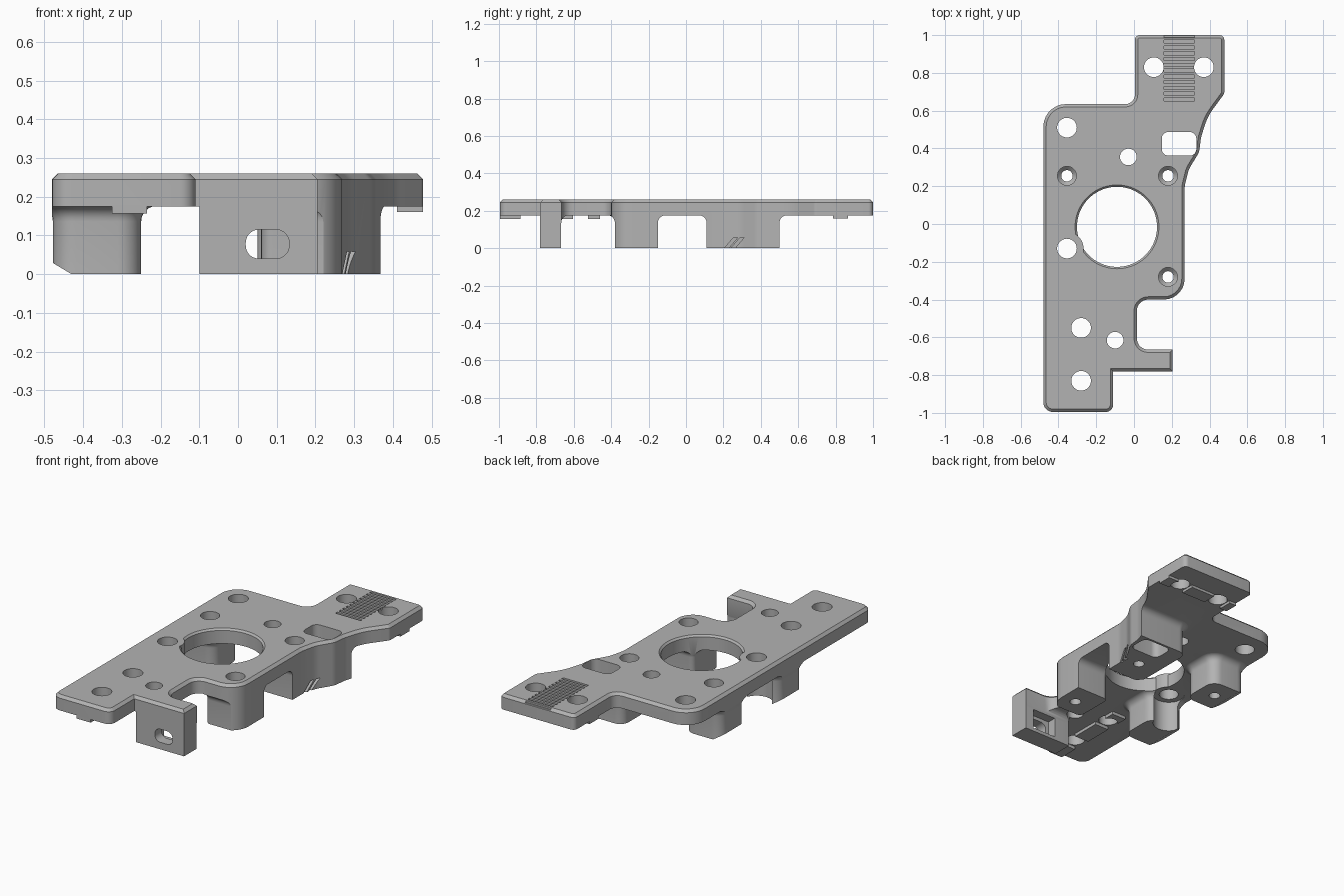
import bpy, bmesh, math
from mathutils import Vector, Matrix

if "Cube" in bpy.data.objects:
    bpy.data.objects.remove(bpy.data.objects["Cube"])

TOP, UNDER, CHAMFER = 0.26, 0.175, 0.015

grey = bpy.data.materials.new("plain_grey")
grey.diffuse_color = (0.45, 0.45, 0.45, 1)
grey.use_nodes = True
grey.node_tree.nodes["Principled BSDF"].inputs["Base Color"].default_value = grey.diffuse_color


def fillet(points, seg=7):
    """Round the corners of a counter-clockwise polygon given as (x, y, radius)."""
    out, n = [], len(points)
    for i, (x, y, r) in enumerate(points):
        p = Vector((x, y))
        a = (Vector(points[i - 1][:2]) - p).normalized()
        b = (Vector(points[(i + 1) % n][:2]) - p).normalized()
        if r == 0:
            out.append(p)
            continue
        half = a.angle(b) / 2
        centre = p + (a + b).normalized() * (r / math.sin(half))
        s = p + a * (r / math.tan(half)) - centre
        e = p + b * (r / math.tan(half)) - centre
        sweep = s.angle_signed(e)
        for k in range(seg + 1):
            out.append(centre + Matrix.Rotation(-sweep * k / seg, 2) @ s)
    return out


def inset(loop, d):
    """Mitred inward offset of a counter-clockwise loop."""
    out = []
    for i, p in enumerate(loop):
        u = (p - loop[i - 1]).normalized()
        v = (loop[(i + 1) % len(loop)] - p).normalized()
        nu, nv = Vector((-u.y, u.x)), Vector((-v.y, v.x))
        out.append(p + (nu + nv) * (d / (1 + nu.dot(nv))))
    return out


def loft(name, layers):
    """Closed solid through a stack of (loop, z) layers."""
    bm = bmesh.new()
    rings = [[bm.verts.new((p[0], p[1], z)) for p in loop] for loop, z in layers]
    bm.faces.new(rings[0][::-1])
    bm.faces.new(rings[-1])
    n = len(rings[0])
    for lo, hi in zip(rings, rings[1:]):
        for i in range(n):
            j = (i + 1) % n
            bm.faces.new((lo[i], lo[j], hi[j], hi[i]))
    bmesh.ops.recalc_face_normals(bm, faces=bm.faces)
    me = bpy.data.meshes.new(name)
    bm.to_mesh(me)
    bm.free()
    ob = bpy.data.objects.new(name, me)
    bpy.context.collection.objects.link(ob)
    return ob


def rect(x0, x1, y0, y1, r=0.0):
    return fillet([(x0, y0, r), (x1, y0, r), (x1, y1, r), (x0, y1, r)])


def box(name, x0, x1, y0, y1, z0, z1, r=0.0):
    loop = rect(x0, x1, y0, y1, r)
    return loft(name, [(loop, z0), (loop, z1)])


def circle(x, y, r, n=40):
    return [(x + r * math.cos(math.tau * i / n), y + r * math.sin(math.tau * i / n)) for i in range(n)]


def turned(name, x, y, profile, n=40):
    return loft(name, [(circle(x, y, r, n), z) for r, z in profile])


def boolean(ob, tools, op):
    for t in tools:
        m = ob.modifiers.new("bool", "BOOLEAN")
        m.object, m.operation, m.solver = t, op, "EXACT"
    bpy.context.view_layer.update()
    me = bpy.data.meshes.new_from_object(ob.evaluated_get(bpy.context.evaluated_depsgraph_get()))
    ob.modifiers.clear()
    ob.data = me
    for t in tools:
        bpy.data.objects.remove(t)


def flared_post(name, x0, x1, y0, y1, r, grow=(1, 1, 1, 1), flare=0.04):
    """Post that widens in a fillet where it meets the plate."""
    layers = [(rect(x0, x1, y0, y1, r), -0.05)]
    for k in range(7):
        a = math.pi / 2 * k / 6
        d = flare * (1 - math.cos(a))
        gx0, gx1, gy0, gy1 = (d * g for g in grow)
        layers.append((rect(x0 - gx0, x1 + gx1, y0 - gy0, y1 + gy1, r + d),
                       UNDER + 0.001 - flare + flare * math.sin(a)))
    layers.append((layers[-1][0], 0.21))
    return loft(name, layers)


# Plate outline as a full-height body with a chamfered top rim
outline = fillet([
    (-0.48, -0.995, 0.05), (-0.11, -0.995, 0.04), (-0.11, -0.78, 0), (0.205, -0.78, 0),
    (0.205, -0.665, 0), (0.015, -0.665, 0.06), (0.015, -0.40, 0.06), (0.268, -0.40, 0.11),
    (0.268, 0.20, 0.15), (0.29, 0.29, 0.15), (0.345, 0.38, 0.08), (0.355, 0.46, 0.15),
    (0.39, 0.57, 0.3), (0.478, 0.69, 0.03), (0.478, 1.0, 0.025), (0.005, 1.0, 0.025),
    (0.005, 0.635, 0.05), (-0.48, 0.635, 0.12)])
plate = loft("mounting_plate", [(outline, 0), (outline, TOP - CHAMFER), (inset(outline, CHAMFER), TOP)])

# Envelope below the plate: slab, posts, end tab and locating ribs
envelope = box("envelope", -0.7, 0.7, -1.2, 1.2, UNDER, 0.4)
parts = [
    flared_post("left_back_post", -0.478, -0.25, 0.14, 0.37, 0.06),
    flared_post("left_front_post", -0.478, -0.25, -0.38, -0.15, 0.06),
    flared_post("right_front_post", 0.06, 0.40, -0.38, -0.15, 0.03),
    flared_post("right_back_post", 0.05, 0.50, 0.11, 0.50, 0.05),
    flared_post("end_tab", -0.10, 0.40, -0.90, -0.667, 0.005, (0, 0, 0, 1)),
]
for y0, y1 in ((-1.1, -0.885), (-0.775, -0.605), (-0.525, -0.46)):
    parts.append(box("front_rib", -0.325, -0.235, y0, y1, 0.157, 0.2))
for x0, x1 in ((-0.1, 0.05), (0.16, 0.315), (0.41, 0.6)):
    parts.append(box("back_rib", x0, x1, 0.785, 0.865, 0.16, 0.2))
# The tab stays inside the plate edge so the front corner is kept clear
trim = box("tab_trim", -0.2, 0.5, -1.2, -0.782, -0.1, UNDER - 0.0)
boolean(parts[4], [trim], "DIFFERENCE")
boolean(envelope, parts, "UNION")
boolean(plate, [envelope], "INTERSECT")

# Large centre bore, leaving a lug around the neighbouring screw hole
cx, cy = -0.09, -0.015
bore = turned("bore", cx, cy, [(0.212, -0.1), (0.212, TOP - 0.01), (0.232, TOP + 0.01)], 72)
boolean(bore, [turned("lug", -0.355, -0.13, [(0.088, -0.2), (0.088, 0.5)])], "DIFFERENCE")
cuts = [bore]

# Plain through holes
for x, y, r in ((-0.355, 0.51, 0.052), (-0.355, -0.13, 0.052), (-0.28, -0.55, 0.052),
                (-0.28, -0.83, 0.052), (0.105, 0.83, 0.052), (0.37, 0.83, 0.052),
                (-0.03, 0.355, 0.044), (-0.10, -0.615, 0.044)):
    cuts.append(turned("hole", x, y, [(r, -0.1), (r, 0.4)]))
cuts.append(turned("head_clearance", -0.355, -0.13, [(0.085, -0.1), (0.085, UNDER + 0.003)]))

# Stepped screw holes through the posts
for x, y in ((-0.355, 0.255), (0.18, 0.255), (0.18, -0.28)):
    cuts.append(turned("stepped_hole", x, y, [(0.03, -0.1), (0.03, 0.13), (0.05, 0.15), (0.05, 0.4)]))

# Rounded window beside the waist
cuts.append(box("window", 0.147, 0.33, 0.362, 0.487, -0.1, 0.4, 0.035))

# Slot through the end tab with a pocket behind it
slot = box("tab_slot", 0.02, 0.132, 0.04, 0.115, 0.6, 0.9, 0.034)
slot.rotation_euler.x = math.pi / 2
cuts.append(slot)
cuts.append(box("tab_pocket", 0.0, 0.152, -0.72, -0.60, 0.02, 0.135))

# Grip grooves on the upper face
for i in range(12):
    y = 0.652 + 0.0305 * i
    cuts.append(box("groove", 0.16, 0.32, y, y + 0.016, TOP - 0.012, 0.3))

# Slanted bottom edge on the left posts
wedge = [(-0.6, -0.06), (-0.38, -0.03), (-0.43, 0.0), (-0.48, 0.03), (-0.6, 0.102)]
w = loft("post_wedge", [(wedge, -0.42), (wedge, 0.42)])
w.rotation_euler.x = math.pi / 2
cuts.append(w)

# Two slanted notches low on the right side
for y in (0.205, 0.24):
    a, b = y, y + 0.022
    cuts.append(loft("notch", [([(0.262, a - 0.01), (0.5, a - 0.01), (0.5, b - 0.01), (0.262, b - 0.01)], -0.012),
                               ([(0.262, a + 0.05), (0.5, a + 0.05), (0.5, b + 0.05), (0.262, b + 0.05)], 0.058)]))

boolean(plate, cuts, "DIFFERENCE")

# Single grey finish with crisp edges
plate.data.materials.clear()
plate.data.materials.append(grey)
for p in plate.data.polygons:
    p.material_index = 0
bpy.context.view_layer.objects.active = plate
plate.select_set(True)
bpy.ops.object.shade_smooth_by_angle(angle=math.radians(30))
